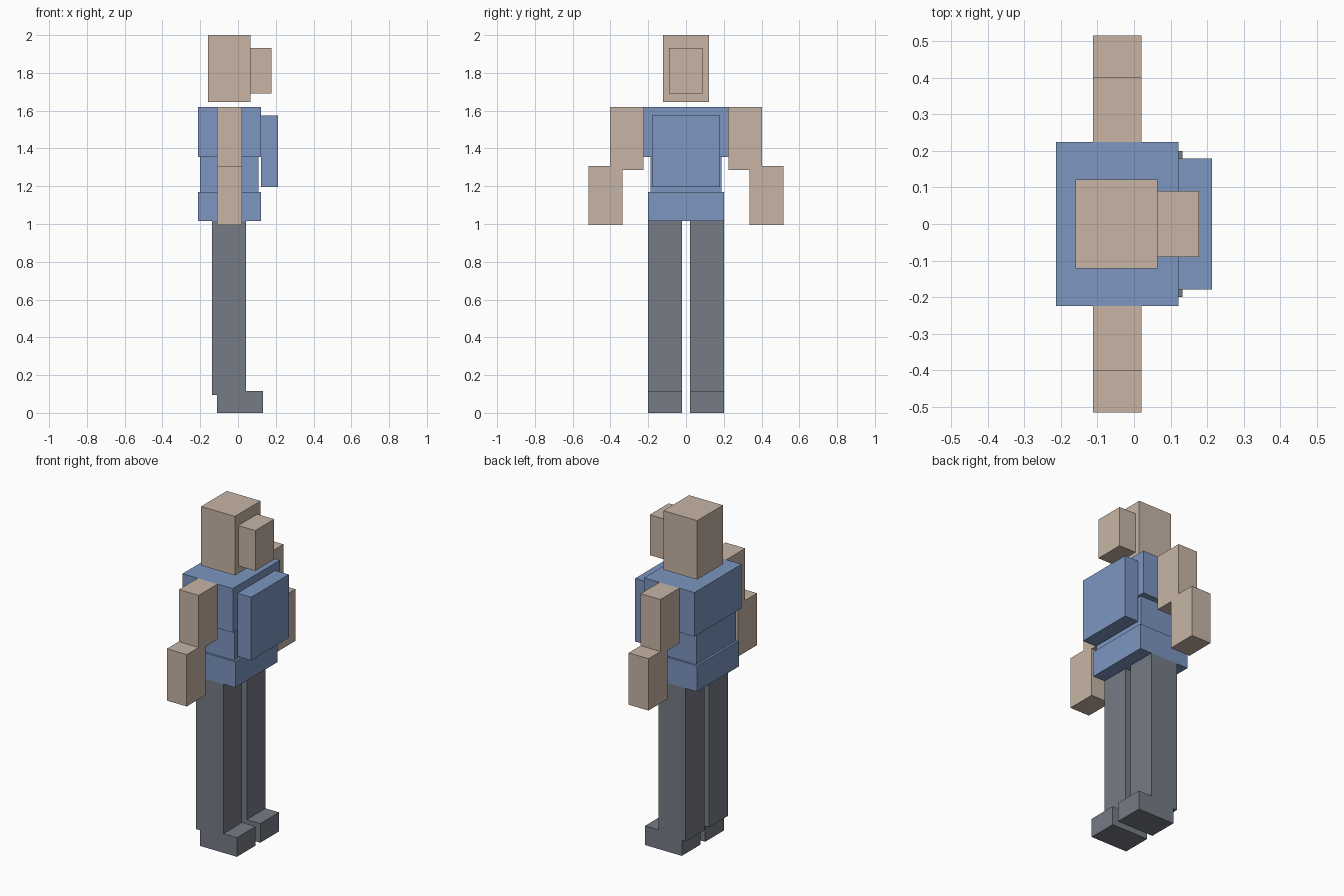
import bpy

if "Cube" in bpy.data.objects:
    bpy.data.objects.remove(bpy.data.objects["Cube"])


def material(name, rgb):
    m = bpy.data.materials.new(name)
    m.diffuse_color = (*rgb, 1)
    m.use_nodes = True
    m.node_tree.nodes["Principled BSDF"].inputs["Base Color"].default_value = m.diffuse_color
    return m


skin = material("tan", (0.58, 0.46, 0.38))
blue = material("blue", (0.20, 0.305, 0.527))
grey = material("dark grey", (0.181, 0.198, 0.238))


def box(name, mat, x, y, z):
    """Block spanning the given (min, max) range on each axis."""
    spans = (x, y, z)
    bpy.ops.mesh.primitive_cube_add(size=1, location=[(a + b) / 2 for a, b in spans])
    ob = bpy.context.object
    ob.name = name
    ob.scale = [b - a for a, b in spans]
    bpy.ops.object.transform_apply(location=False, rotation=False, scale=True)
    ob.data.materials.append(mat)
    return ob


def pair(name, mat, x, y, z):
    """Matching blocks on both sides of the body."""
    box("left_" + name, mat, x, y, z)
    box("right_" + name, mat, x, (-y[1], -y[0]), z)


# Head with the protruding face block
box("head", skin, (-0.16, 0.065), (-0.122, 0.122), (1.645, 2.0))
box("face", skin, (0.065, 0.178), (-0.09, 0.09), (1.69, 1.933))

# Torso
box("chest", blue, (-0.213, 0.122), (-0.224, 0.224), (1.355, 1.62))
box("waist", blue, (-0.2, 0.108), (-0.188, 0.188), (1.17, 1.355))
box("hips", blue, (-0.213, 0.122), (-0.2, 0.2), (1.015, 1.17))
box("chest_pack", blue, (0.122, 0.213), (-0.179, 0.179), (1.195, 1.575))

# Arms
pair("upper_arm", skin, (-0.112, 0.02), (0.224, 0.403), (1.287, 1.62))
pair("forearm", skin, (-0.112, 0.02), (0.336, 0.516), (0.995, 1.307))

# Legs and feet
pair("leg", grey, (-0.138, 0.043), (0.022, 0.2), (0.094, 1.015))
pair("foot", grey, (-0.112, 0.133), (0.022, 0.2), (0.0, 0.115))
